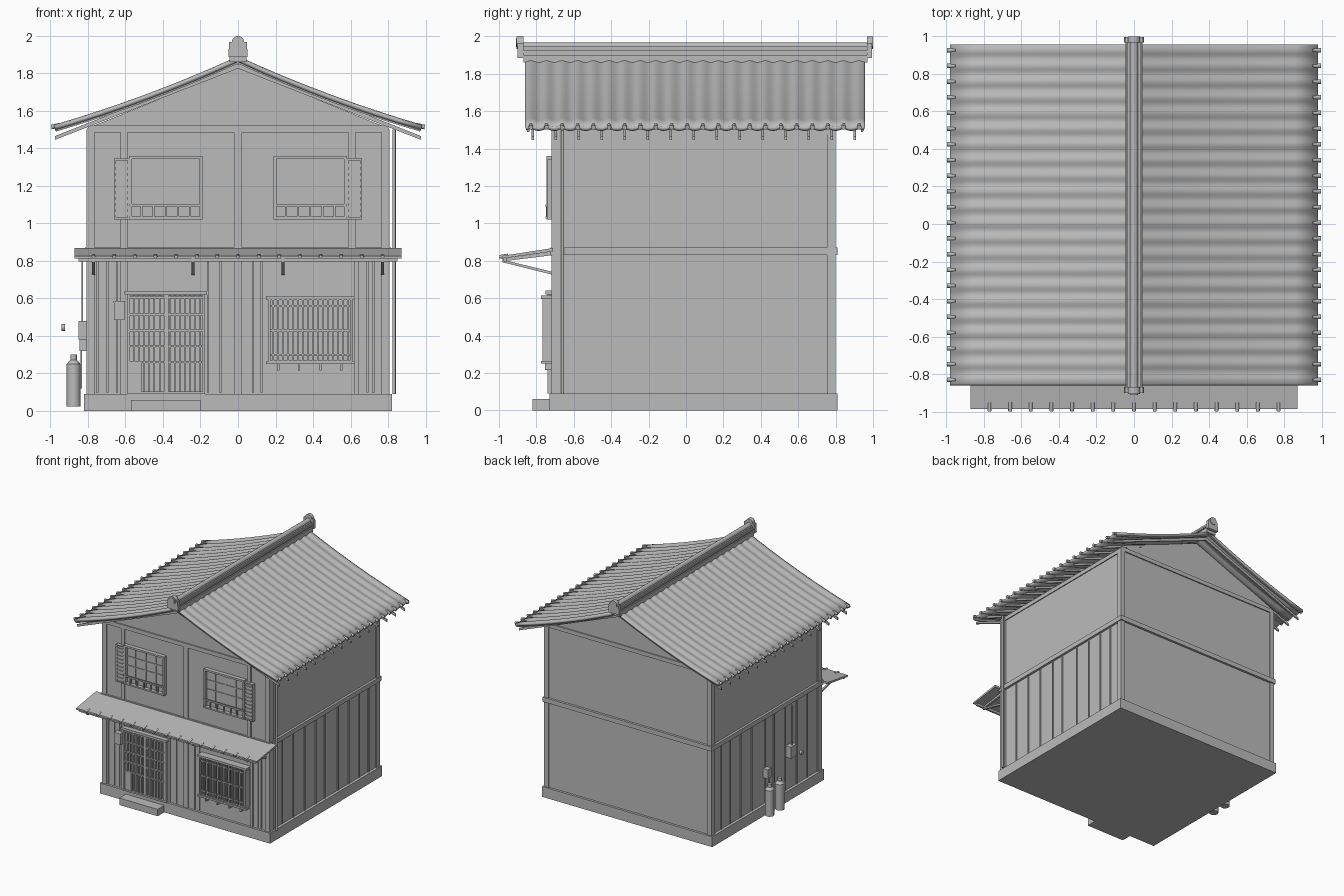
import bpy, bmesh, math
from mathutils import Matrix, Vector

if "Cube" in bpy.data.objects:
    bpy.data.objects.remove(bpy.data.objects["Cube"])

mat = bpy.data.materials.new("plain grey")
mat.diffuse_color = (0.5, 0.5, 0.5, 1)
mat.use_nodes = True
mat.node_tree.nodes["Principled BSDF"].inputs["Base Color"].default_value = mat.diffuse_color


def finish(name, bm, smooth=False):
    bmesh.ops.recalc_face_normals(bm, faces=bm.faces)
    me = bpy.data.meshes.new(name)
    bm.to_mesh(me)
    bm.free()
    me.materials.append(mat)
    ob = bpy.data.objects.new(name, me)
    bpy.context.collection.objects.link(ob)
    if smooth:
        bpy.context.view_layer.objects.active = ob
        ob.select_set(True)
        bpy.ops.object.shade_smooth_by_angle(angle=math.radians(35))
        ob.select_set(False)
    return ob


def boxes(name, items):
    """Each item: x0, x1, y0, y1, z0, z1"""
    bm = bmesh.new()
    for x0, x1, y0, y1, z0, z1 in items:
        m = Matrix.Translation(((x0 + x1) / 2, (y0 + y1) / 2, (z0 + z1) / 2))
        m = m @ Matrix.Diagonal((abs(x1 - x0), abs(y1 - y0), abs(z1 - z0), 1))
        bmesh.ops.create_cube(bm, size=1, matrix=m)
    return finish(name, bm)


def prisms(name, items):
    """Each item: axis, 2D profile (u, z), start, end"""
    bm = bmesh.new()
    for axis, pts, a, b in items:
        put = (lambda u, z, t: (u, t, z)) if axis == 'y' else (lambda u, z, t: (t, u, z))
        r0 = [bm.verts.new(put(u, z, a)) for u, z in pts]
        r1 = [bm.verts.new(put(u, z, b)) for u, z in pts]
        bm.faces.new(r0)
        bm.faces.new(r1)
        for i in range(len(pts)):
            j = (i + 1) % len(pts)
            bm.faces.new((r0[i], r0[j], r1[j], r1[i]))
    return finish(name, bm)


def rods(name, items, seg=12):
    """Each item: start, end, radius, end radius"""
    bm = bmesh.new()
    for a, b, r, r2 in items:
        a, b = Vector(a), Vector(b)
        q = (b - a).to_track_quat('Z', 'Y').to_matrix().to_4x4()
        bmesh.ops.create_cone(bm, cap_ends=True, segments=seg, radius1=r, radius2=r2,
                              depth=(b - a).length, matrix=Matrix.Translation((a + b) / 2) @ q)
    return finish(name, bm, True)


# Foundation, step and walls
boxes("foundation", [(-.82, .82, -.73, .81, 0, .09)])
boxes("door_step", [(-.57, -.2, -.82, -.73, 0, .06)])
prisms("house_walls", [('y', [(-.795, .09), (.795, .09), (.795, 1.51), (0, 1.83), (-.795, 1.51)], -.71, .79)])

# Timber frame
frame = []
for s in (-1, 1):
    x0, x1 = s * .765, s * .808
    frame += [(x0, x1, -.72, -.665, .09, 1.5), (x0, x1, .755, .8, .09, 1.5),
              (s * .59, s * .625, -.72, -.7, .87, 1.49),
              (s * .78, s * .803, -.72, .8, 1.475, 1.51)]
frame += [(-.02, .02, -.72, -.7, .09, 1.49), (-.8, .8, -.72, -.7, 1.485, 1.52),
          (-.8, .8, .78, .8, 1.485, 1.52), (-.625, -.59, -.72, -.7, .09, .83),
          (.62, .645, -.72, -.7, .09, .83)]
boxes("timber_frame", frame)
boxes("floor_belt", [(-.815, .815, -.725, .81, .83, .87)])

# Cladding battens on sides and lower front
side_y = [-.67, -.53, -.38, -.225, -.07, .05, .235, .385, .53, .655]
bat = [(s * .79, s * .803, y - .005, y + .005, .09, .83) for s in (-1, 1) for y in side_y]
bat += [(x - .006, x + .006, -.718, -.7, .1, .81)
        for x in (-.75, -.695, -.645, -.16, -.095, .08, .125, .69, .72)]
boxes("cladding_battens", bat)

# Main roof: sagging, gently corrugated sheet
PITCH, Y_TILE = .0836, .926


def roof_z(x):
    t = abs(x) / .98
    return 1.885 - .445 * t + .08 * t * t


bm = bmesh.new()
NX, NY = 16, 176
rows = []
for j in range(NY + 1):
    y = -.86 + 1.817 * j / NY
    wave = .005 * math.cos(2 * math.pi * (y - Y_TILE) / PITCH)
    rows.append([bm.verts.new((x, y, roof_z(x) + wave))
                 for x in [-.98 + 1.96 * i / NX for i in range(NX + 1)]])
for a, b in zip(rows, rows[1:]):
    for i in range(NX):
        bm.faces.new((a[i], a[i + 1], b[i + 1], b[i]))
roof = finish("main_roof", bm, True)
sol = roof.modifiers.new("thickness", 'SOLIDIFY')
sol.thickness = .022
sol.offset = -1

# Round eave tile ends
rods("eave_tile_ends", [((s * .95, Y_TILE - k * PITCH, 1.523), (s * .995, Y_TILE - k * PITCH, 1.513), .012, .012)
                        for s in (-1, 1) for k in range(22)])

# Rafters under the roof
raf = []
for s in (-1, 1):
    prof = [(0, 1.85), (s * .975, 1.465), (s * .975, 1.445), (0, 1.825)]
    raf += [('y', prof, -.826 + k * .123, -.814 + k * .123) for k in range(15)]
prisms("rafters", raf)

# Barge boards at both gable ends
barge = []
for s in (-1, 1):
    xs = [s * .97 * i / 8 for i in range(9)]
    prof = [(x, roof_z(x) - .01) for x in xs] + [(x, roof_z(x) - .034) for x in reversed(xs)]
    barge += [('y', prof, -.85, -.838), ('y', prof, .935, .947)]
prisms("barge_boards", barge)

# Ridge stack with end ornaments
boxes("ridge_courses", [(-w, w, -.87, .97, a, b) for w, a, b in
                        ((.045, 1.86, 1.9), (.035, 1.9, 1.912), (.043, 1.912, 1.925), (.034, 1.925, 1.945))])
rods("ridge_cap", [((0, -.885, 1.945), (0, .985, 1.945), .022, .022)], 16)
orn = []
for a, b in ((-.9, -.868), (.968, .995)):
    orn.append(('y', [(-.052, 1.885), (.052, 1.885), (.047, 1.965), (-.047, 1.965)], a, b))
prisms("ridge_end_plates", orn)
rods("ridge_end_discs", [((0, -.905, 1.965), (0, -.868, 1.965), .033, .033),
                         ((0, .968, 1.965), (0, 1.0, 1.965), .033, .033),
                         ((0, -.91, 1.965), (0, -.9, 1.965), .022, .022)], 20)

# Front canopy with tile ends and struts
prisms("canopy", [('x', [(-.71, .868), (-.985, .826), (-.985, .812), (-.71, .85)], -.87, .87)])
rods("canopy_tile_ends", [((-.77 + k * .11, -.95, .828), (-.77 + k * .11, -.997, .821), .01, .01) for k in range(15)])
strut = []
for x in (-.77, -.24, .24, .77):
    strut += [('x', [(-.71, .74), (-.98, .805), (-.98, .792), (-.71, .724)], x - .008, x + .008),
              ('x', [(-.71, .85), (-.98, .812), (-.98, .797), (-.71, .83)], x - .008, x + .008)]
prisms("canopy_struts", strut)
boxes("canopy_front_beam", [(-.85, .85, -.975, -.958, .797, .818)])


def opening(x0, x1, z0, z1, y, w):
    """Four frame members around an opening"""
    return [(x0, x0 + w, y, -.7, z0, z1), (x1 - w, x1, y, -.7, z0, z1),
            (x0, x1, y, -.7, z0, z0 + w), (x0, x1, y, -.7, z1 - w, z1)]


# Upper windows with railings and louvred shutters
for s, side in ((-1, "left"), (1, "right")):
    x0, x1 = sorted((s * .19, s * .58))
    win = opening(x0, x1, 1.02, 1.36, -.745, .016)
    win += [(x0, x1, -.718, -.705, 1.03, 1.35)]
    win += [(x0 + .39 * k / 4 - .004, x0 + .39 * k / 4 + .004, -.724, -.71, 1.03, 1.35) for k in (1, 2, 3)]
    win += [(x0, x1, -.724, -.71, z - .004, z + .004) for z in (1.18, 1.26)]
    boxes(side + "_upper_window", win)
    rail = [(x0, x1, -.752, -.738, 1.09, 1.102), (x0, x1, -.752, -.738, 1.025, 1.037)]
    rail += [(x0 + .39 * k / 6 - .005, x0 + .39 * k / 6 + .005, -.748, -.74, 1.03, 1.1) for k in range(1, 6)]
    boxes(side + "_window_railing", rail)
    a, b = sorted((s * .58, s * .66))
    shut = opening(a, b, 1.02, 1.345, -.74, .01) + [(a, b, -.73, -.7, 1.025, 1.34)]
    shut += [(a, b, -.737, -.72, 1.045 + k * .032, 1.06 + k * .032) for k in range(9)]
    boxes(side + "_shutter", shut)

# Sliding lattice doors
door = opening(-.59, -.175, .09, .63, -.74, .014) + [(-.605, -.165, -.75, -.7, .62, .64),
                                                     (-.58, -.18, -.718, -.7, .09, .63)]
door += [(-.58 + k * .027 - .004, -.58 + k * .027 + .004, -.732, -.715, .1, .62) for k in range(1, 15)]
door += [(-.58, -.18, -.736, -.715, z - .005, z + .005) for z in (.26, .345, .43, .515, .605)]
door += [(-.395, -.37, -.738, -.71, .09, .62), (-.58, -.515, -.734, -.71, .1, .26)]
boxes("lattice_doors", door)

# Projecting lattice window
lat = opening(.16, .61, .255, .605, -.768, .014) + [(.15, .62, -.775, -.7, .595, .613),
                                                    (.15, .62, -.775, -.7, .25, .265),
                                                    (.165, .605, -.73, -.7, .26, .6)]
lat += [(.16 + k * .0265 - .0045, .16 + k * .0265 + .0045, -.764, -.75, .26, .6) for k in range(1, 17)]
lat += [(.16, .61, -.758, -.745, z - .005, z + .005) for z in (.3, .43, .56)]
lat += [(x - .006, x + .006, -.755, -.7, .215, .25) for x in (.215, .325, .44, .55)]
boxes("lattice_window", lat)

# Mailbox, downpipe, meters and conduits
boxes("mailbox", [(-.66, -.605, -.755, -.7, .485, .575), (-.663, -.602, -.76, -.7, .575, .585)])
rods("downpipe", [((.832, -.66, .09), (.832, -.66, 1.5), .009, .009)])
boxes("utility_meters", [(-.85, -.8, -.31, -.23, .38, .48), (-.845, -.8, .03, .08, .32, .4)])
rods("conduits", [((-.83, -.27, .48), (-.83, -.27, .83), .005, .005),
                  ((-.835, .055, .12), (-.835, .055, .33), .005, .005),
                  ((-.94, -.26, .445), (-.922, -.26, .445), .018, .018)])

# Gas bottles
gas = []
for y in (.1, -.04):
    gas += [((-.876, y, .025), (-.876, y, .25), .037, .037), ((-.876, y, .25), (-.876, y, .272), .037, .018),
            ((-.876, y, .27), (-.876, y, .3), .017, .017)]
rods("gas_bottles", gas, 16)
